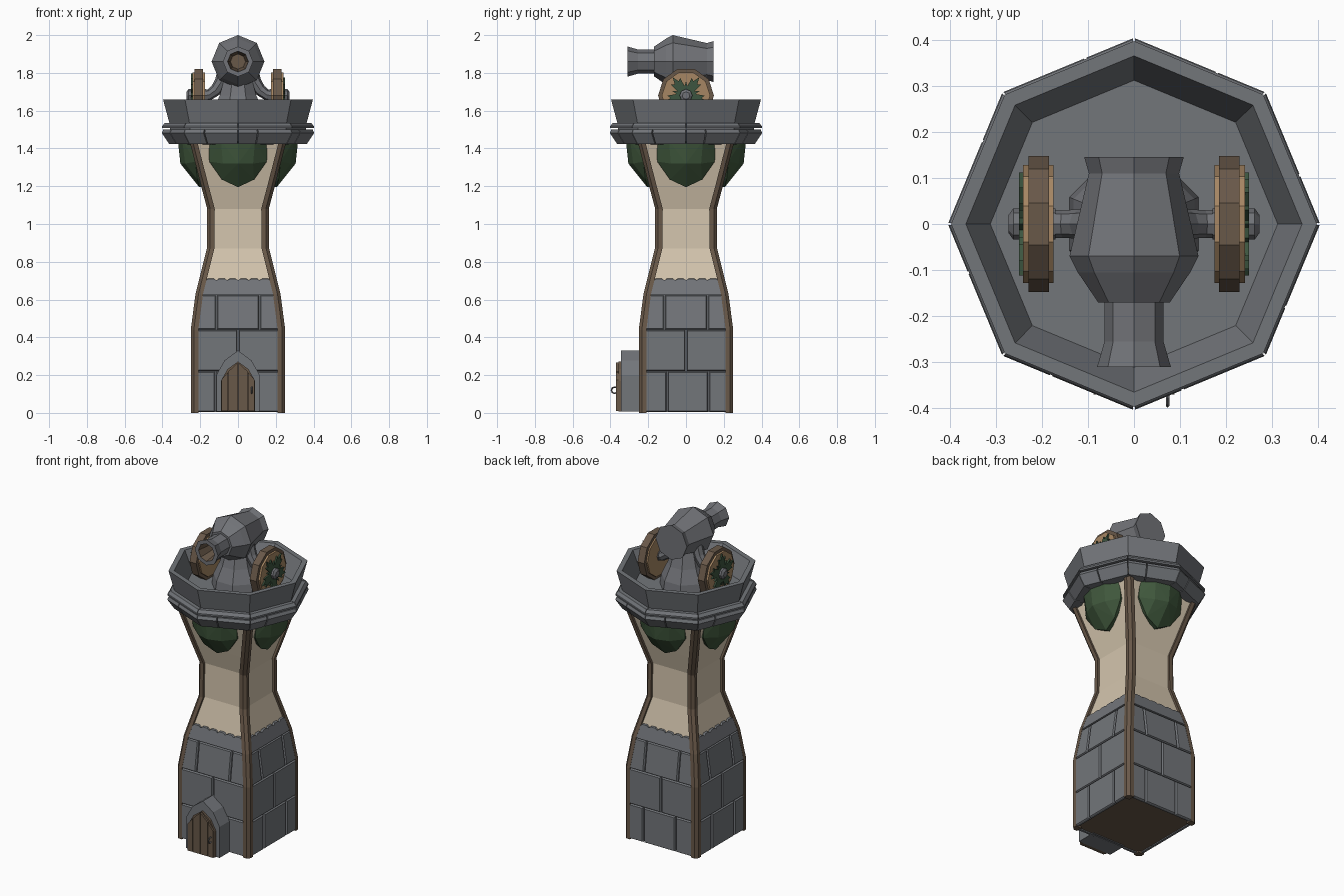
import bpy, bmesh, math
from mathutils import Matrix, Vector

if "Cube" in bpy.data.objects:
    bpy.data.objects.remove(bpy.data.objects["Cube"])


def material(name, rgb):
    m = bpy.data.materials.new(name)
    m.diffuse_color = (*rgb, 1)
    m.use_nodes = True
    m.node_tree.nodes["Principled BSDF"].inputs["Base Color"].default_value = m.diffuse_color
    return m


STONE = material("grey stone", (0.17, 0.18, 0.195))
WOOD = material("brown wood", (0.14, 0.098, 0.066))
PLASTER = material("cream plaster", (0.66, 0.56, 0.42))
GREEN = material("green cloth", (0.05, 0.095, 0.045))
TAN = material("tan wood", (0.38, 0.24, 0.125))
IRON = material("cannon iron", (0.165, 0.17, 0.185))
LEAF = material("wheel green", (0.045, 0.09, 0.05))


def finish(name, bm, *mats):
    bmesh.ops.recalc_face_normals(bm, faces=bm.faces)
    me = bpy.data.meshes.new(name)
    bm.to_mesh(me)
    bm.free()
    for m in mats:
        me.materials.append(m)
    ob = bpy.data.objects.new(name, me)
    bpy.context.collection.objects.link(ob)
    return ob


def loft(bm, rings, caps=True):
    vs = [[bm.verts.new(p) for p in r] for r in rings]
    n = len(vs[0])
    for a, b in zip(vs, vs[1:]):
        for i in range(n):
            bm.faces.new((a[i], a[(i + 1) % n], b[(i + 1) % n], b[i]))
    if caps:
        bm.faces.new(vs[0])
        bm.faces.new(vs[-1])


def circle(n, r, h, phase=0.0):
    return [Vector((r * math.cos(phase + 2 * math.pi * i / n), r * math.sin(phase + 2 * math.pi * i / n), h))
            for i in range(n)]


def lathe(name, profile, n, mat, mtx=Matrix(), phase=0.0):
    bm = bmesh.new()
    loft(bm, [[mtx @ p for p in circle(n, r, h, phase)] for r, h in profile])
    return finish(name, bm, mat)


def side(k):
    return Matrix.Rotation(k * math.pi / 2, 4, 'Z')


# Tower half-width against height
PROFILE = [(0, .25), (.44, .25), (.63, .225), (.71, .205), (.87, .165), (1.08, .163), (1.2, .195), (1.46, .262)]


def half(z):
    for (z0, a), (z1, b) in zip(PROFILE, PROFILE[1:]):
        if z <= z1:
            return a + (b - a) * (z - z0) / (z1 - z0)
    return PROFILE[-1][1]


# Plaster core, open stone base and wooden underside
def square(w, z):
    return [(-w, -w, z), (w, -w, z), (w, w, z), (-w, w, z)]


bm = bmesh.new()
loft(bm, [square(w - .014, z) for z, w in PROFILE if z > .6])
finish("plaster_wall", bm, PLASTER)
bm = bmesh.new()
loft(bm, [square(w - .016, max(z, .012)) for z, w in PROFILE if z < .65])
bm.faces.ensure_lookup_table()
for f in bm.faces:
    f.normal_update()
    if f.calc_center_median().z < .02:
        f.material_index = 1
finish("stone_core", bm, STONE, WOOD)

# Corner beams
bm = bmesh.new()
for k in range(4):
    rings = []
    for z, w in PROFILE:
        a, c = w - .04, w - .016
        rings.append([side(k) @ Vector(p) for p in
                      [(a, -a, z), (a, -w, z), (c, -w, z), (w, -c, z), (w, -a, z)]])
    loft(bm, rings)
finish("corner_beams", bm, WOOD)


# Bricks that follow the taper, with chamfered edges
def panel(bm, k, outline, proud=.004, gap=.004):
    cu = sum(p[0] for p in outline) / len(outline)
    cz = sum(p[1] for p in outline) / len(outline)
    rings = []
    for depth, g in ((-.02, 0), (proud - .011, 0), (proud - .005, gap)):
        ring = []
        for u, z in outline:
            z2 = z + (g if z < cz else -g)
            u2 = u + (g if u < cu else -g)
            ring.append(side(k) @ Vector((u2, -half(z) - depth, z2)))
        rings.append(ring)
    loft(bm, rings)


def edge(z):
    return half(z) - .035


ROWS = [(.005, .218, (-.12, .1)), (.222, .438, (0,)), (.442, .622, (-.115, .115))]
bm = bmesh.new()
for k in range(4):
    flip = -1 if k % 2 else 1
    for z0, z1, cuts in ROWS:
        us = [-1] + sorted(c * flip for c in cuts) + [1]
        for a, b in zip(us, us[1:]):
            def lim(u, z, s):
                return u * edge(z) if abs(u) == 1 else u + s * .004
            panel(bm, k, [(lim(a, z0, 1), z0), (lim(b, z0, -1), z0), (lim(b, z1, -1), z1), (lim(a, z1, 1), z1)])
    # scalloped top course
    e0, e1 = edge(.63), edge(.7)
    top = [(e1 * (1 - i / 12), .712 if i % 4 else .700) for i in range(25)]
    panel(bm, k, [(-e0, .626), (e0, .626)] + top, gap=.002)
finish("stone_bricks", bm, STONE)


# Pointed doorway
def arch(w, shoulder, peak):
    return [(-w, .008), (w, .008), (w, shoulder), (w * .62, shoulder + (peak - shoulder) * .6), (0, peak),
            (-w * .62, shoulder + (peak - shoulder) * .6), (-w, shoulder)]


def slab(name, outline, y0, y1, mat):
    bm = bmesh.new()
    loft(bm, [[(x, y, z) for x, z in outline] for y in (y0, y1)])
    return finish(name, bm, mat)


slab("door_surround", arch(.115, .2, .33), -.22, -.345, STONE)
slab("door_backing", arch(.09, .17, .272), -.34, -.358, WOOD)
for i, (x0, x1, za, zb) in enumerate([(-.088, -.054, .175, .215), (-.05, -.002, .22, .266),
                                      (.002, .05, .266, .22), (.054, .088, .215, .175)]):
    slab("door_plank", [(x0, .01), (x1, .01), (x1, zb), (x0, za)], -.35, -.37, WOOD)
bpy.ops.mesh.primitive_torus_add(major_segments=8, minor_segments=4, major_radius=.017, minor_radius=.004,
                                 location=(.073, -.378, .12), rotation=(0, math.pi / 2, 0))
bpy.context.object.name = "door_handle"
bpy.context.object.data.materials.append(IRON)

# Green corbels hanging below the platform
bm = bmesh.new()
for k in range(4):
    pts = [(0, .318, 1.44), (0, .305, 1.32), (0, .205, 1.195), (0, .16, 1.2)]
    for s in (-1, 1):
        pts += [(s * .155, .235, 1.44), (s * .152, .225, 1.33), (s * .085, .215, 1.235), (s * .09, .295, 1.44),
                (s * .08, .28, 1.32), (s * .15, .17, 1.44), (s * .14, .16, 1.33)]
    vs = [bm.verts.new(side(k) @ Vector((u, -d, z))) for u, d, z in pts]
    res = bmesh.ops.convex_hull(bm, input=vs)
    loose = [v for v in vs if v.is_valid and not v.link_faces]
    bmesh.ops.delete(bm, geom=loose, context='VERTS')
finish("green_corbels", bm, GREEN)

# Octagonal platform with sunken floor
lathe("parapet", [(.335, 1.43), (.355, 1.44), (.362, 1.53), (.397, 1.66), (.365, 1.66), (.312, 1.54)], 8, STONE)

# Ledge blocks around the parapet
bm = bmesh.new()
for i in range(8):
    a, b = (Vector((math.cos(t), math.sin(t), 0)) for t in (i * math.pi / 4, (i + 1) * math.pi / 4))

    def block(f0, f1, profile):
        loft(bm, [[a.lerp(b, f) * r + Vector((0, 0, z)) for r, z in profile] for f in (f0, f1)])
    block(.006, .994, [(.34, 1.508), (.402, 1.508), (.402, 1.518), (.388, 1.536), (.34, 1.536)])
    for f0, f1 in ((.006, .36), (.38, .994)):
        block(f0, f1, [(.31, 1.422), (.365, 1.424), (.404, 1.482), (.396, 1.5), (.31, 1.5)])
finish("ledge_blocks", bm, STONE)

# Cannon, muzzle towards the front, bore in brown
bm = bmesh.new()
CANNON = [(.04, -.2), (.055, -.31), (.08, -.31), (.064, -.255), (.064, -.17), (.078, -.17), (.122, -.105),
          (.14, -.07), (.098, .11), (.108, .145)]
to_y = Matrix.Translation((0, 0, 1.86)) @ Matrix.Rotation(-math.pi / 2, 4, 'X')
loft(bm, [[to_y @ p for p in circle(8, r, h)] for r, h in CANNON])
bm.faces.ensure_lookup_table()
for f in list(bm.faces)[:8] + [bm.faces[-2]]:
    f.material_index = 1
finish("cannon", bm, IRON, WOOD)

# Flared pedestal
lathe("cannon_pedestal", [(.152, 1.535), (.142, 1.6), (.105, 1.68), (.075, 1.78)], 8, IRON, phase=math.pi / 8)

# Axle arms and wheels, both sides
for s in (-1, 1):
    bm = bmesh.new()
    path = [(.2, 1.68, .03), (.155, 1.682, .03), (.118, 1.708, .032), (.09, 1.75, .035), (.07, 1.82, .035)]
    dirs = [(0, 1), (.15, 1), (.7, .7), (.9, .4), (1, .2)]
    loft(bm, [[(s * (x + r * c.x * dx), r * c.y, z + r * c.x * dz) for c in circle(8, 1, 0)]
              for (x, z, r), (dx, dz) in zip(path, dirs)])
    finish("axle_arm", bm, IRON)
    to_x = Matrix.Translation((0, 0, 1.68)) @ Matrix.Rotation(s * math.pi / 2, 4, 'Y')
    ph = math.pi / 2
    lathe("wheel_rim", [(.122, .184), (.148, .184), (.148, .229), (.122, .229)], 10, WOOD, to_x, ph)
    lathe("wheel_disc", [(.128, .175), (.128, .241)], 10, TAN, to_x, ph)
    lathe("wheel_hub", [(.034, .17), (.034, .262), (.02, .272)], 8, IRON, to_x, ph)
    # leafy star ornament
    bm = bmesh.new()
    radii = (.118, .085, .098, .05, .075, .05, .098, .085)
    loft(bm, [[to_x @ Vector((radii[i % 8] * math.cos(i * math.pi / 20), radii[i % 8] * math.sin(i * math.pi / 20), h))
               for i in range(40)] for h in (.238, .25)])
    finish("wheel_star", bm, LEAF)
